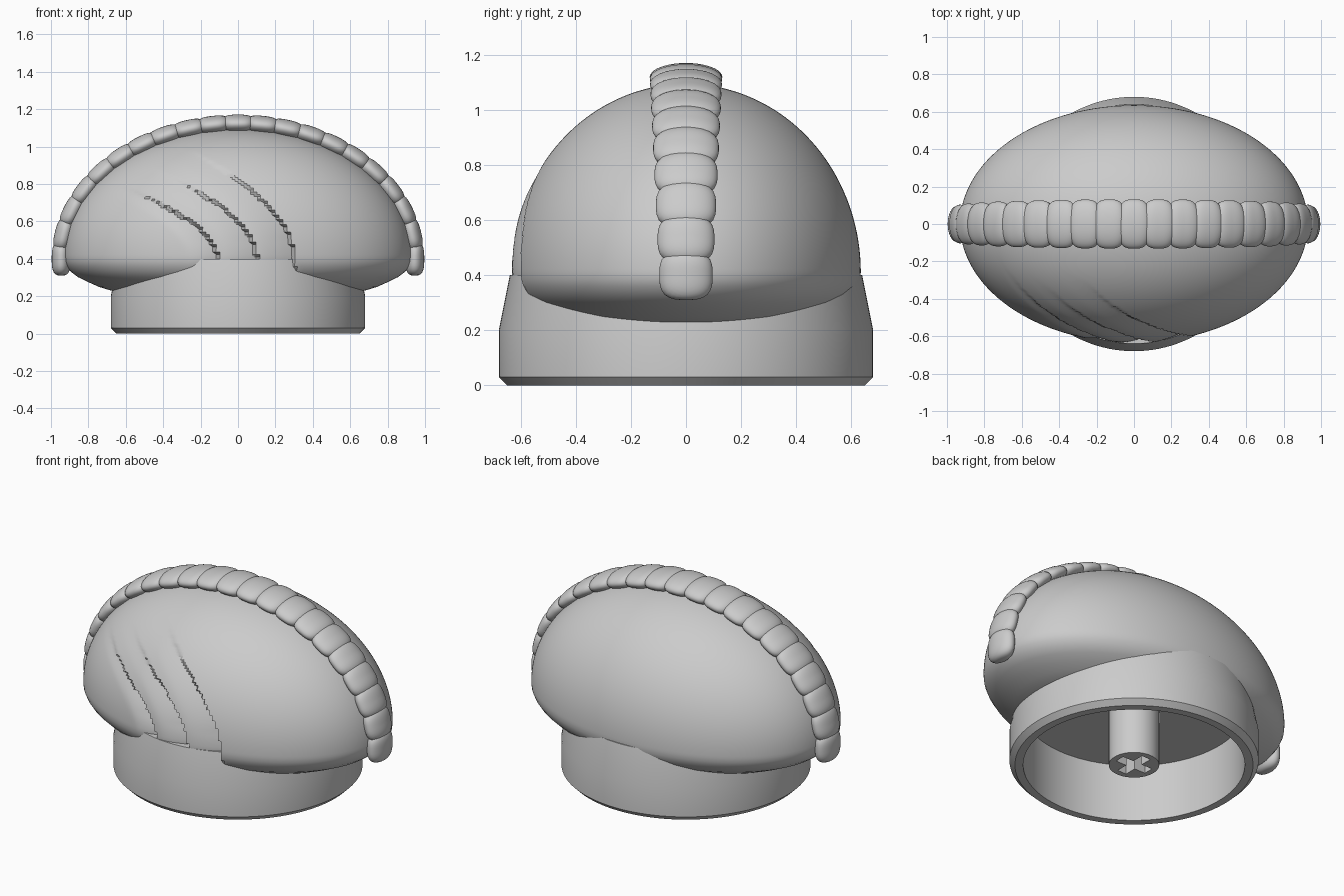
import bpy, bmesh, math
from mathutils import Matrix, Vector

if "Cube" in bpy.data.objects:
    bpy.data.objects.remove(bpy.data.objects["Cube"])

grey = bpy.data.materials.new("plain grey")
grey.diffuse_color = (0.6, 0.6, 0.6, 1)
grey.use_nodes = True
grey.node_tree.nodes["Principled BSDF"].inputs["Base Color"].default_value = grey.diffuse_color


def finish(name, bm, smooth=True, angle=35):
    bmesh.ops.remove_doubles(bm, verts=bm.verts, dist=1e-5)
    bmesh.ops.recalc_face_normals(bm, faces=bm.faces)
    me = bpy.data.meshes.new(name)
    bm.to_mesh(me)
    bm.free()
    me.materials.append(grey)
    ob = bpy.data.objects.new(name, me)
    bpy.context.collection.objects.link(ob)
    if smooth:
        bpy.ops.object.select_all(action='DESELECT')
        ob.select_set(True)
        bpy.context.view_layer.objects.active = ob
        bpy.ops.object.shade_smooth_by_angle(angle=math.radians(angle))
    return ob


def lathe(profile, steps):
    """Revolve (radius, z) points around the z axis."""
    bm = bmesh.new()
    vs = [bm.verts.new((r, 0, z)) for r, z in profile]
    es = [bm.edges.new(p) for p in zip(vs, vs[1:])]
    bmesh.ops.spin(bm, geom=vs + es, cent=(0, 0, 0), axis=(0, 0, 1),
                   angle=2 * math.pi, steps=steps, use_merge=True)
    bmesh.ops.remove_doubles(bm, verts=bm.verts, dist=1e-5)
    return bm


def box(bm, size, z):
    bmesh.ops.create_cube(bm, size=1, matrix=Matrix.Translation((0, 0, z)) @ Matrix.Diagonal((*size, 1)))


def cut(target, cutter):
    cutter.hide_render = True
    cutter.hide_viewport = True
    mod = target.modifiers.new("cut", 'BOOLEAN')
    mod.operation = 'DIFFERENCE'
    mod.solver = 'EXACT'
    mod.object = cutter


# Hollow round base with a bevelled foot and a tapered collar
finish("base", lathe([(0, .345), (.605, .345), (.605, 0), (.65, 0), (.68, .03),
                      (.68, .2), (.64, .4), (0, .4)], 128), angle=25)

# Domed bun: half ellipse above, shallow rounded underside
AX, AY, ZC, H = .93, .635, .41, .685
under = [(0, .17), (.3, .178), (.55, .20), (.73, .23), (.8, .25), (.86, .275), (.92, .302),
         (.96, .33), (.985, .36), (.997, .385)]
dome = [(math.cos(t), ZC + H * math.sin(t)) for t in (math.pi / 2 * i / 80 for i in range(81))]
bm = lathe(under + dome, 300)

# Three scored slashes on the front: each deepens to the right, then steps back out
SLASHES = [(-.11, 3.1, .80, .15), (.10, 2.2, .88, .17), (.30, 1.55, .98, .19)]
for v in bm.verts:
    v.co.x *= AX
    v.co.y *= AY
    x, y, z = v.co
    if y < -.15 and z > .3:
        for edge, bend, top, width in SLASHES:
            u = (x - edge + bend * max(z - .38, 0) ** 2) / width
            fade = min(1, max(0, (top - z) / (top - .5)))
            if -1 < u <= 0:
                v.co.y += .045 * fade * (1 + u) ** 1.5
bun = finish("bun", bm, angle=30)

# Clear the bun out of the hollow base
cut(bun, finish("hollow_cutter", lathe([(0, -.1), (.63, -.1), (.63, .37), (0, .37)], 96), False))

# Mounting stem with a cross-shaped socket
stem = finish("stem", lathe([(0, 0), (.138, 0), (.138, .37), (0, .37)], 48))
for name, size in (("socket_cutter_x", (.206, .06, .4)), ("socket_cutter_y", (.06, .206, .4))):
    bm = bmesh.new()
    box(bm, size, .02)
    cut(stem, finish(name, bm, False))

# Braid over the top: rounded beads evenly spaced along a half ellipse
RX, RZ, Z0, COUNT = .945, .72, .4, 21
path = [Vector((RX * math.cos(t), 0, Z0 + RZ * math.sin(t)))
        for t in (math.pi * i / 2000 for i in range(2001))]
lengths = [0]
for a, b in zip(path, path[1:]):
    lengths.append(lengths[-1] + (b - a).length)
bm = bmesh.new()
for i in range(COUNT):
    goal = lengths[-1] * i / (COUNT - 1)
    k = min(range(2001), key=lambda j: abs(lengths[j] - goal))
    p = path[k]
    tangent = (path[min(k + 1, 2000)] - path[max(k - 1, 0)]).normalized()
    side = Vector((0, 1, 0))
    out = tangent.cross(side)
    width = .097 + .035 * (p.z - Z0) / RZ
    new = bmesh.ops.create_uvsphere(bm, u_segments=32, v_segments=20, radius=1)["verts"]
    for v in new:
        c = v.co.copy()
        n = (abs(c.x) ** 3 + (c.y ** 2 + c.z ** 2) ** 1.5) ** (1 / 3)   # blunt barrel ends
        c /= n
        v.co = p + tangent * c.x * .09 + side * c.y * width + out * c.z * .051
finish("braid", bm, angle=60)
